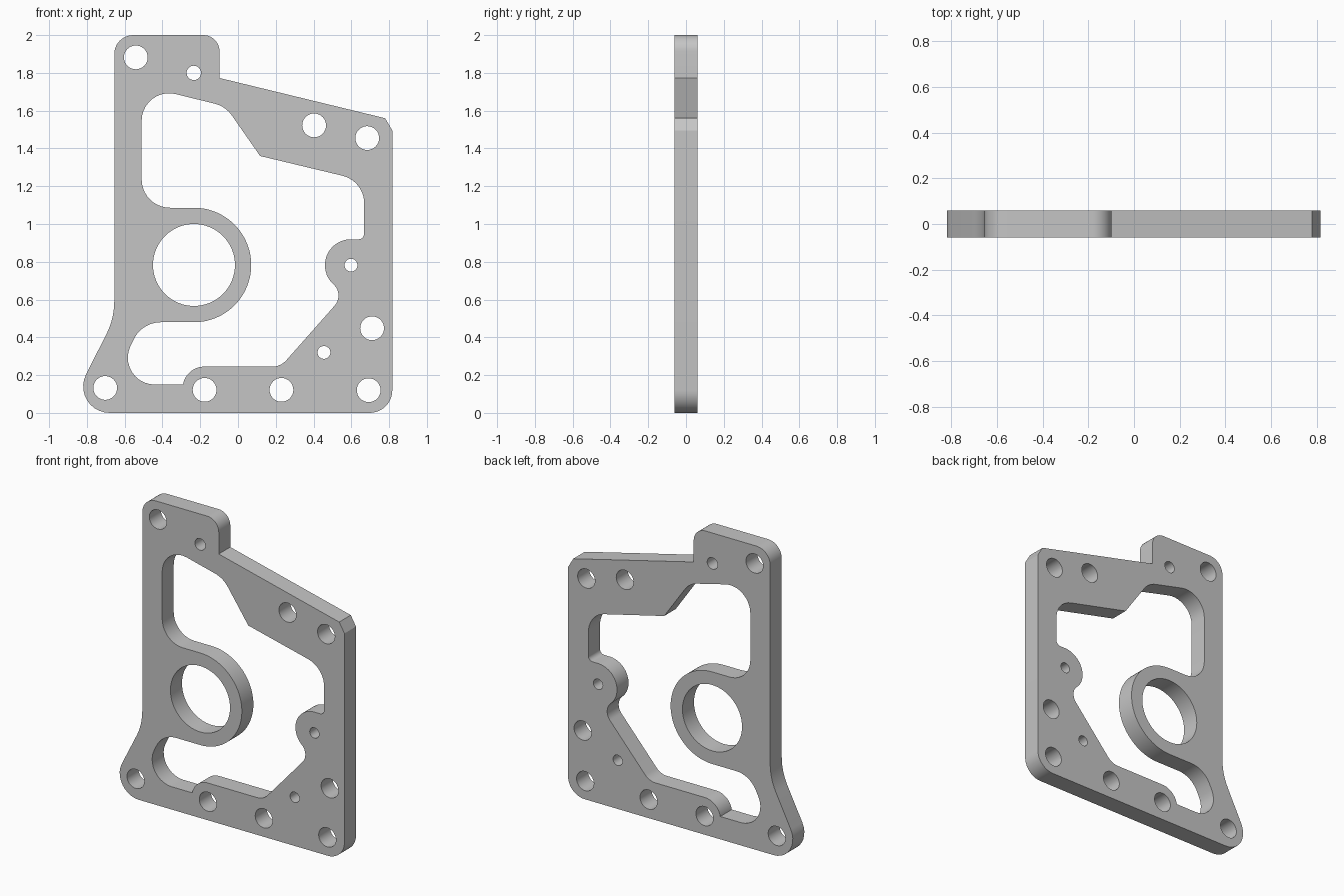
import bpy, bmesh
from math import radians, cos, sin, tan, pi
from mathutils import Vector

cube = bpy.data.objects.get("Cube")
if cube:
    bpy.data.objects.remove(cube, do_unlink=True)

HALF = 0.06  # half the plate thickness

grey = bpy.data.materials.new("light grey")
grey.use_nodes = True
grey.diffuse_color = (0.56, 0.56, 0.56, 1)
grey.node_tree.nodes["Principled BSDF"].inputs["Base Color"].default_value = grey.diffuse_color


def arc(x, z, r, start, end, steps=16):
    """Points on an arc, angles in degrees."""
    angles = [radians(start + (end - start) * i / steps) for i in range(steps + 1)]
    return [(x + r * cos(a), z + r * sin(a), 0) for a in angles]


def rounded(corners, steps=10):
    """Turn (x, z, radius) corners into a filleted closed loop."""
    loop = []
    for i, (x, z, r) in enumerate(corners):
        p = Vector((x, z))
        if r == 0:
            loop.append(p)
            continue
        a = (Vector(corners[i - 1][:2]) - p).normalized()
        b = (Vector(corners[(i + 1) % len(corners)][:2]) - p).normalized()
        half = a.angle(b) / 2
        centre = p + (a + b).normalized() * r / sin(half)
        first = p + a * r / tan(half) - centre
        last = p + b * r / tan(half) - centre
        sweep = pi - 2 * half
        for k in range(steps + 1):
            t = k / steps
            loop.append(centre + (first * sin((1 - t) * sweep) + last * sin(t * sweep)) / sin(sweep))
    return loop


# Outer edge: tab at the top, sloped shoulder, flared foot
outline = rounded([
    (-0.655, 2, 0.1), (-0.098, 2, 0.085), (-0.098, 1.773, 0), (0.779, 1.56, 0),
    (0.817, 1.495, 0), (0.817, 0, 0.12), (-0.907, 0, 0.14), (-0.655, 0.5, 0.39)])

# Window: wraps around the bore ring, the side boss and the foot boss
window = rounded(
    [(-0.51, 1.732, 0.145), (-0.066, 1.623, 0.16), (0.117, 1.36, 0),
     (0.668, 1.228, 0.15), (0.668, 0.919, 0.03)]
    + arc(0.597, 0.782, 0.137, 90, 228)
    + arc(0.452, 0.621, 0.08, 48, -42)[1:]
    + [(0.226, 0.245, 0.1)]
    + arc(-0.178, 0.13, 0.115, 90, 170)
    + [(-0.293, 0.15, 0), (-0.668, 0.15, 0.142), (-0.508, 0.48, 0.16)]
    + arc(-0.233, 0.783, 0.303, -90, 90, 40)
    + [(-0.51, 1.086, 0.15)])


def circle(x, z, r, sides=32):
    return [Vector(p[:2]) for p in arc(x, z, r, 0, 360, sides)[:-1]]


# Bolt holes, pin holes and the large bore
bolts = [(-0.541, 1.882), (0.403, 1.522), (0.684, 1.455), (0.71, 0.448),
         (0.692, 0.12), (0.23, 0.122), (-0.177, 0.122), (-0.703, 0.132)]
pins = [(-0.234, 1.8, 0.038), (0.598, 0.782, 0.034), (0.455, 0.32, 0.034)]
loops = [outline, window, circle(-0.233, 0.783, 0.217, 64)]
loops += [circle(x, z, 0.063) for x, z in bolts]
loops += [circle(*pin) for pin in pins]

# Fill the profile and extrude it to thickness
bm = bmesh.new()
for loop in loops:
    verts = [bm.verts.new((p.x, -HALF, p.y)) for p in loop]
    for i, v in enumerate(verts):
        bm.edges.new((verts[i - 1], v))
bmesh.ops.triangle_fill(bm, edges=bm.edges[:], use_beauty=True, normal=(0, -1, 0))
back = bmesh.ops.extrude_face_region(bm, geom=bm.faces[:], use_keep_orig=True)["geom"]
bmesh.ops.translate(bm, verts=[g for g in back if isinstance(g, bmesh.types.BMVert)],
                    vec=(0, 2 * HALF, 0))
bmesh.ops.recalc_face_normals(bm, faces=bm.faces[:])

mesh = bpy.data.meshes.new("mounting_plate")
bm.to_mesh(mesh)
bm.free()
mesh.materials.append(grey)
plate = bpy.data.objects.new("mounting_plate", mesh)
bpy.context.collection.objects.link(plate)

bpy.ops.object.select_all(action="DESELECT")
plate.select_set(True)
bpy.context.view_layer.objects.active = plate
bpy.ops.object.shade_smooth_by_angle(angle=radians(30))
